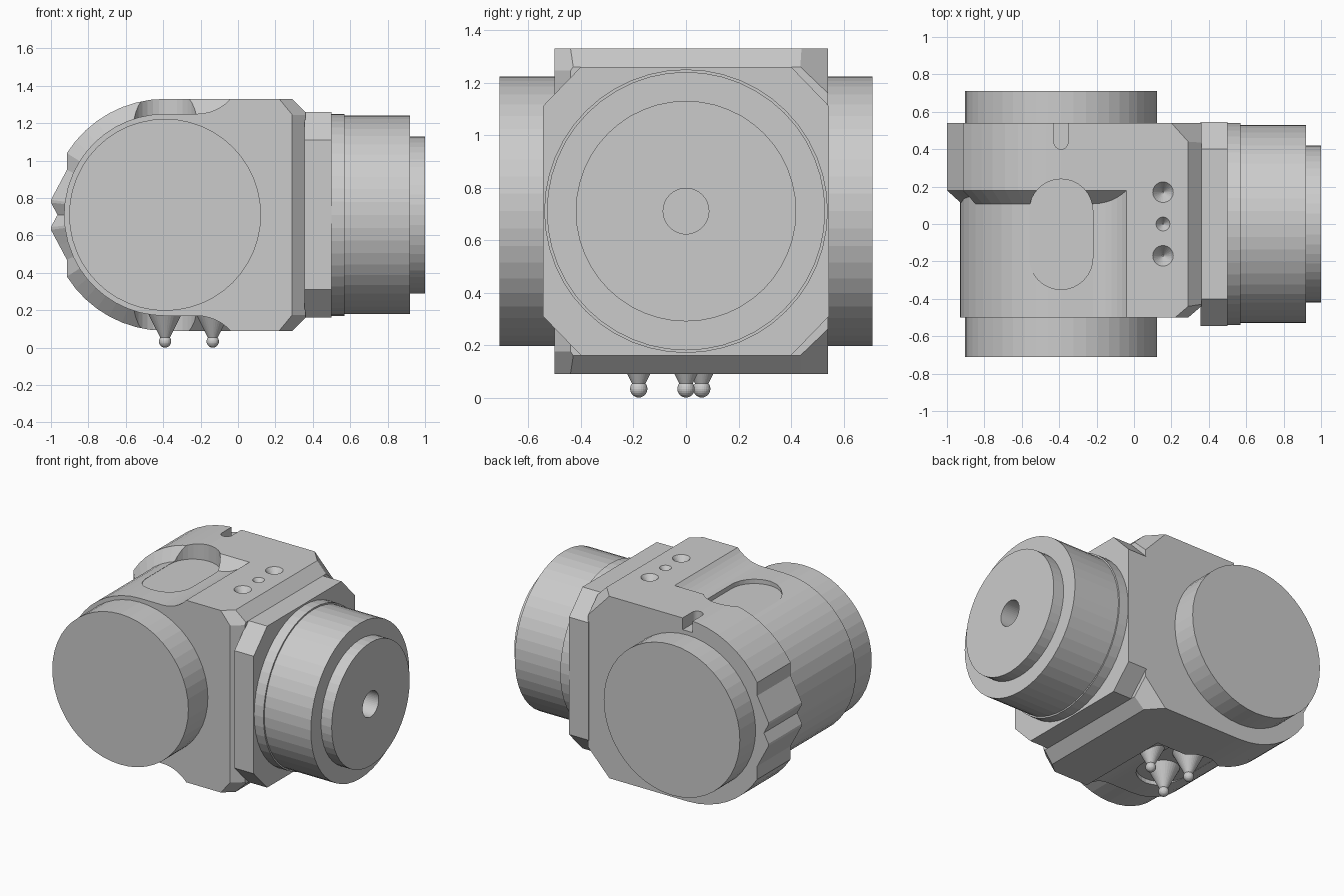
import bpy, bmesh
from math import sin, cos, pi, asin, acos, atan2
from mathutils import Vector, Matrix

if "Cube" in bpy.data.objects:
    bpy.data.objects.remove(bpy.data.objects["Cube"])

CX, CZ = -0.39, 0.71          # pivot axis of the rounded body


def finish(name, bm):
    bmesh.ops.remove_doubles(bm, verts=bm.verts, dist=1e-5)
    bmesh.ops.recalc_face_normals(bm, faces=bm.faces)
    me = bpy.data.meshes.new(name)
    bm.to_mesh(me)
    bm.free()
    ob = bpy.data.objects.new(name, me)
    bpy.context.collection.objects.link(ob)
    return ob


def loft(bm, rings):
    """Skin closed rings of points and cap both ends."""
    vs = [[bm.verts.new(p) for p in r] for r in rings]
    n = len(vs[0])
    for a, b in zip(vs, vs[1:]):
        for i in range(n):
            j = (i + 1) % n
            bm.faces.new((a[i], a[j], b[j], b[i]))
    bm.faces.new(vs[0])
    bm.faces.new(vs[-1])


def ring(r, h, axis, c, n=48):
    """Circle of n points around an axis, at height h along it."""
    pts = []
    for k in range(n):
        u, v = r * cos(2 * pi * k / n), r * sin(2 * pi * k / n)
        d = {'X': (h, u, v), 'Y': (u, h, v), 'Z': (u, v, h)}[axis]
        pts.append(Vector(c) + Vector(d))
    return pts


def lathe(name, profile, axis, c, n=48):
    bm = bmesh.new()
    loft(bm, [ring(r, h, axis, c, n) for r, h in profile])
    return finish(name, bm)


# ---- Body: wide profile at the back lofted to a smaller one at the front
pairs = [((0.36, 1.33), (0.36, 1.33))]
R = 0.2425
for k in range(7):                                   # concave fillet
    p = asin(0.18 / R) * (1 - k / 6)
    x = -0.22 + R * sin(p)
    pairs.append(((x, 1.33), (x, min(1.33, 1.25 + R * (1 - cos(p))))))
pairs[1] = ((-0.04, 1.33), (-0.04, 1.33))


def polar(r, a):
    return (CX + r * cos(a), CZ + r * sin(a))


end = acos(-0.525 / 0.62)
for k in range(9):                                   # round nose
    a = pi / 2 + (end - pi / 2) * k / 8
    pairs.append((polar(0.62, a), polar(0.54, a)))
for x, z in [(-0.915, 0.95), (-0.9575, 0.87), (-1, 0.79), (-1, 0.775), (-0.965, CZ)]:
    pairs.append(((x, z), polar(0.54, atan2(z - CZ, x - CX))))


def flip(p):
    return (p[0], 2 * CZ - p[1])


pairs += [(flip(b), flip(s)) for b, s in reversed(pairs[:-1])]
rings = [[], [], [], []]
for b, s in pairs:
    depth = min((Vector(b) - Vector(s)).length, 0.08)
    rings[0].append((s[0], -0.50, s[1]))
    rings[1].append((s[0], 0.18 - 0.9 * depth, s[1]))
    rings[2].append((b[0], 0.18, b[1]))
    rings[3].append((b[0], 0.54, b[1]))
bm = bmesh.new()
loft(bm, rings)
bmesh.ops.remove_doubles(bm, verts=bm.verts, dist=1e-5)


def slice_off(p, q, r):
    """Cut the body by the plane through three points, keeping the inside."""
    p, q, r = Vector(p), Vector(q), Vector(r)
    n = (q - p).cross(r - p).normalized()
    if n.x < 0:
        n = -n
    bmesh.ops.bisect_plane(bm, geom=bm.verts[:] + bm.edges[:] + bm.faces[:], dist=1e-6,
                           plane_co=p, plane_no=n, clear_outer=True)
    bmesh.ops.holes_fill(bm, edges=[e for e in bm.edges if e.is_boundary], sides=0)


# Chamfered edges and corners next to the flange
slice_off((0.29, -0.5, 0), (0.29, -0.5, 1), (0.36, -0.44, 0))
for s in (1, -1):
    def z(v):
        return CZ + s * v
    slice_off((0.29, 0, z(0.62)), (0.29, 1, z(0.62)), (0.36, 0, z(0.55)))
    slice_off((0.20, 0.54, z(0.62)), (0.29, 0.44, z(0.62)), (0.36, 0.54, z(0.45)))
    slice_off((0.22, -0.50, z(0.62)), (0.29, -0.44, z(0.62)), (0.36, -0.50, z(0.45)))
body = finish("body", bm)

# ---- Recesses cut into the body
bm = bmesh.new()


def stadium(cx, y0, y1, r, z0, z1, n=16):
    out = [(cx + r * cos(pi * k / n), y1 + r * sin(pi * k / n)) for k in range(n + 1)]
    out += [(cx - r * cos(pi * k / n), y0 - r * sin(pi * k / n)) for k in range(n + 1)]
    loft(bm, [[(x, y, h) for x, y in out] for h in (z0, z1)])


stadium(CX, -0.18, 0.07, 0.17, 1.22, 1.5)
stadium(CX, -0.18, 0.07, 0.17, -0.1, 0.2)
stadium(CX, 0.4375, 0.7, 0.0375, 1.25, 1.5)
for y, r in [(-0.17, 0.055), (0, 0.037), (0.17, 0.055)]:
    loft(bm, [ring(q, h, 'Z', (0.155, y, 0), 24)
              for q, h in [(0.004, 1.33 - 1.2 * r), (r, 1.33), (r, 1.4)]])
cutter = finish("recess_cutter", bm)
cutter.hide_render = True
mod = body.modifiers.new("recesses", 'BOOLEAN')
mod.operation, mod.solver, mod.object = 'DIFFERENCE', 'EXACT', cutter
bpy.context.view_layer.objects.active = body
bpy.ops.object.modifier_apply(modifier=mod.name)
bpy.data.objects.remove(cutter)

# ---- Round side covers
lathe("front_cover", [(0.513, -0.71), (0.513, -0.49)], 'Y', (CX, 0, CZ))
lathe("back_cover", [(0.513, 0.53), (0.513, 0.71)], 'Y', (CX, 0, CZ))

# ---- Flange plate with cut corners
bm = bmesh.new()
a, b, c = 0.545, 0.55, 0.40
octagon = [(a, c), (c, b), (-c, b), (-a, c), (-a, -c), (-c, -b), (c, -b), (a, -c)]
loft(bm, [[(x, y, CZ + h) for y, h in octagon] for x in (0.355, 0.50)])
finish("flange", bm)

# ---- Stepped drum with a centre bore
lathe("drum", [(0.54, 0.49), (0.54, 0.57), (0.53, 0.57), (0.53, 0.92), (0.42, 0.92),
               (0.42, 1.0), (0.087, 1.0), (0.087, 0.85)], 'X', (0, 0, CZ))

# ---- Three ball-tipped feet underneath
for i, (x, y) in enumerate([(-0.39, 0.06), (-0.39, -0.18), (-0.135, 0)]):
    lathe(f"foot_cone_{i}", [(0.024, 0.05), (0.105, 0.21)], 'Z', (x, y, 0), 32)
    bm = bmesh.new()
    bmesh.ops.create_uvsphere(bm, u_segments=24, v_segments=12, radius=0.033,
                              matrix=Matrix.Translation((x, y, 0.033)))
    finish(f"foot_ball_{i}", bm)
